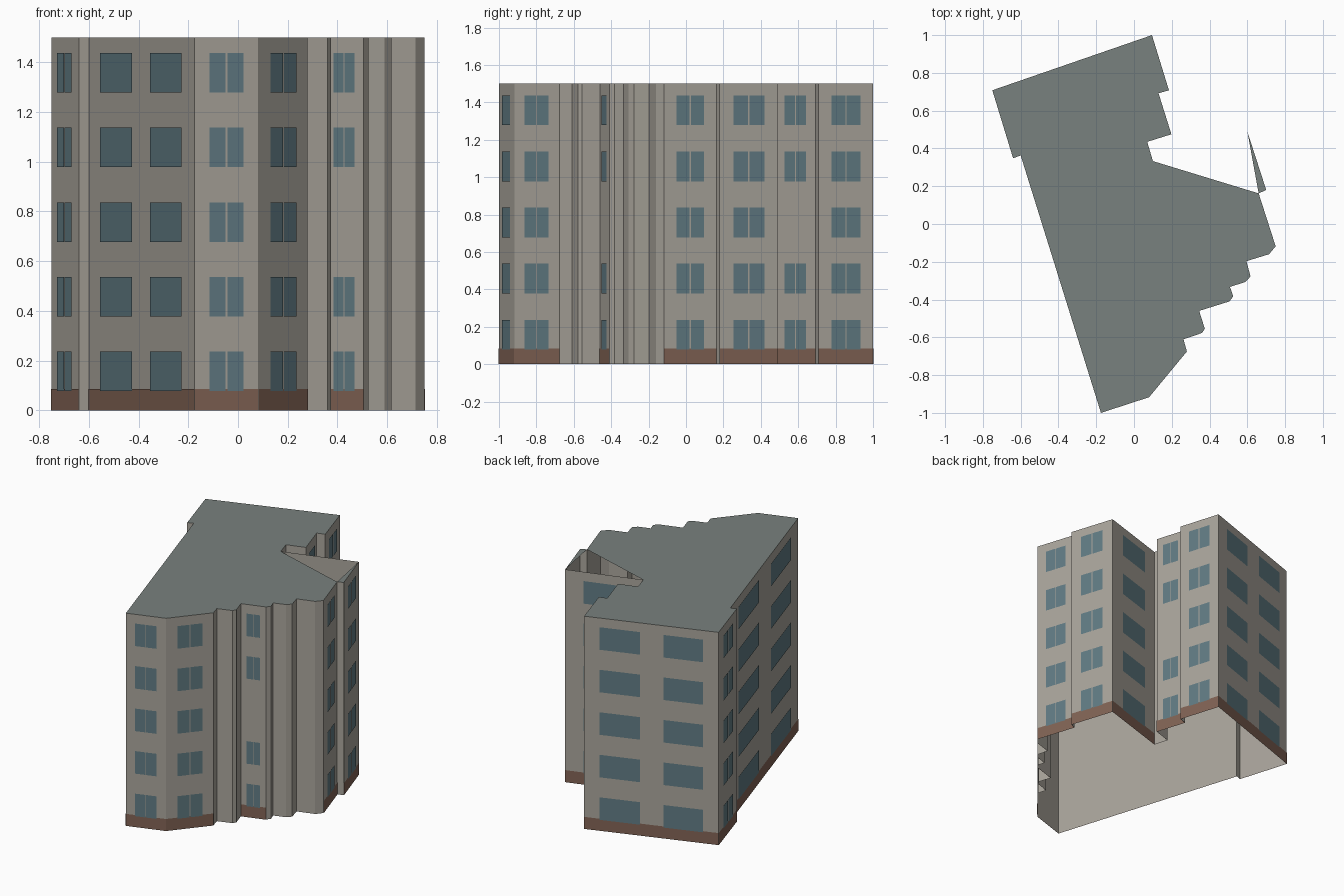
import bpy
from mathutils import Vector

if "Cube" in bpy.data.objects:
    bpy.data.objects.remove(bpy.data.objects["Cube"])

H, FLOORS, BASE = 1.5, 5, 0.085

# Footprint corners, clockwise from the north tip
RING = [(0.095, 1.0), (0.185, 0.708), (0.13, 0.692), (0.198, 0.475), (0.07, 0.435),
        (0.10, 0.333), (0.60, 0.49), (0.70, 0.18), (0.66, 0.162), (0.75, -0.118),
        (0.715, -0.16), (0.595, -0.197), (0.617, -0.277), (0.59, -0.307),
        (0.508, -0.333), (0.525, -0.383), (0.505, -0.41), (0.345, -0.46),
        (0.375, -0.555), (0.36, -0.577), (0.262, -0.61), (0.28, -0.675),
        (0.08, -0.917), (-0.175, -1.0), (-0.60, 0.363), (-0.64, 0.348), (-0.75, 0.708)]

# Wall start index -> window style, and the floors left blank
WALLS = {0: ("double", ()), 2: ("double", (2,)), 5: ("single", ()), 7 - 1: ("double", ()),
         8: ("double", ()), 16: ("double", (2,)), 21: ("double", ()), 22: ("double", ()),
         23: ("wide", ()), 25: ("double", ()), 26: ("wide", ())}
# Pane spans as fractions of the wall length
PANES = {"double": [(0.235, 0.488), (0.512, 0.765)],
         "single": [(0.235, 0.765)],
         "wide": [(0.115, 0.41), (0.585, 0.885)]}


def material(name, rgb):
    m = bpy.data.materials.new(name)
    m.diffuse_color = (*rgb, 1)
    m.use_nodes = True
    m.node_tree.nodes["Principled BSDF"].inputs["Base Color"].default_value = m.diffuse_color
    return m


def mesh_object(name, faces, mat):
    """Make one object from a list of faces, each a list of points."""
    verts, polys = [], []
    for f in faces:
        polys.append(range(len(verts), len(verts) + len(f)))
        verts += f
    me = bpy.data.meshes.new(name)
    me.from_pydata(verts, [], [list(p) for p in polys])
    me.materials.append(mat)
    ob = bpy.data.objects.new(name, me)
    bpy.context.collection.objects.link(ob)
    return ob


def wall_panel(i, t0, t1, z0, z1, out=0.0):
    """Outward-facing rectangle on wall i, moved out by a small distance."""
    a, b = Vector(RING[i]), Vector(RING[(i + 1) % len(RING)])
    d = b - a
    n = Vector((-d.y, d.x)).normalized() * out
    p, q = a + d * t0 + n, a + d * t1 + n
    return [(q.x, q.y, z0), (p.x, p.y, z0), (p.x, p.y, z1), (q.x, q.y, z1)]


wall_mat = material("wall_render", (0.40, 0.375, 0.33))
roof_mat = material("roof_grey", (0.19, 0.22, 0.21))
glass_mat = material("window_glass", (0.12, 0.20, 0.23))
base_mat = material("base_brown", (0.22, 0.125, 0.09))

# Outer walls, open underneath
mesh_object("walls", [wall_panel(i, 0, 1, 0, H) for i in range(len(RING))], wall_mat)

# Roof: main slab and the thin sliver, with an open triangle between them
main = RING[:6] + RING[8:]
sliver = RING[6:9]
mesh_object("roof", [[(x, y, H) for x, y in reversed(part)] for part in (main, sliver)], roof_mat)

# Brown base band on the windowed walls
mesh_object("base_band", [wall_panel(i, 0, 1, 0, BASE, 0.002) for i in WALLS], base_mat)

# Window panes, floor by floor
step = H / FLOORS
panes = []
for i, (style, blank) in WALLS.items():
    for k in range(FLOORS):
        if k not in blank:
            panes += [wall_panel(i, t0, t1, k * step + 0.078, k * step + 0.237, 0.004)
                      for t0, t1 in PANES[style]]
mesh_object("windows", panes, glass_mat)
